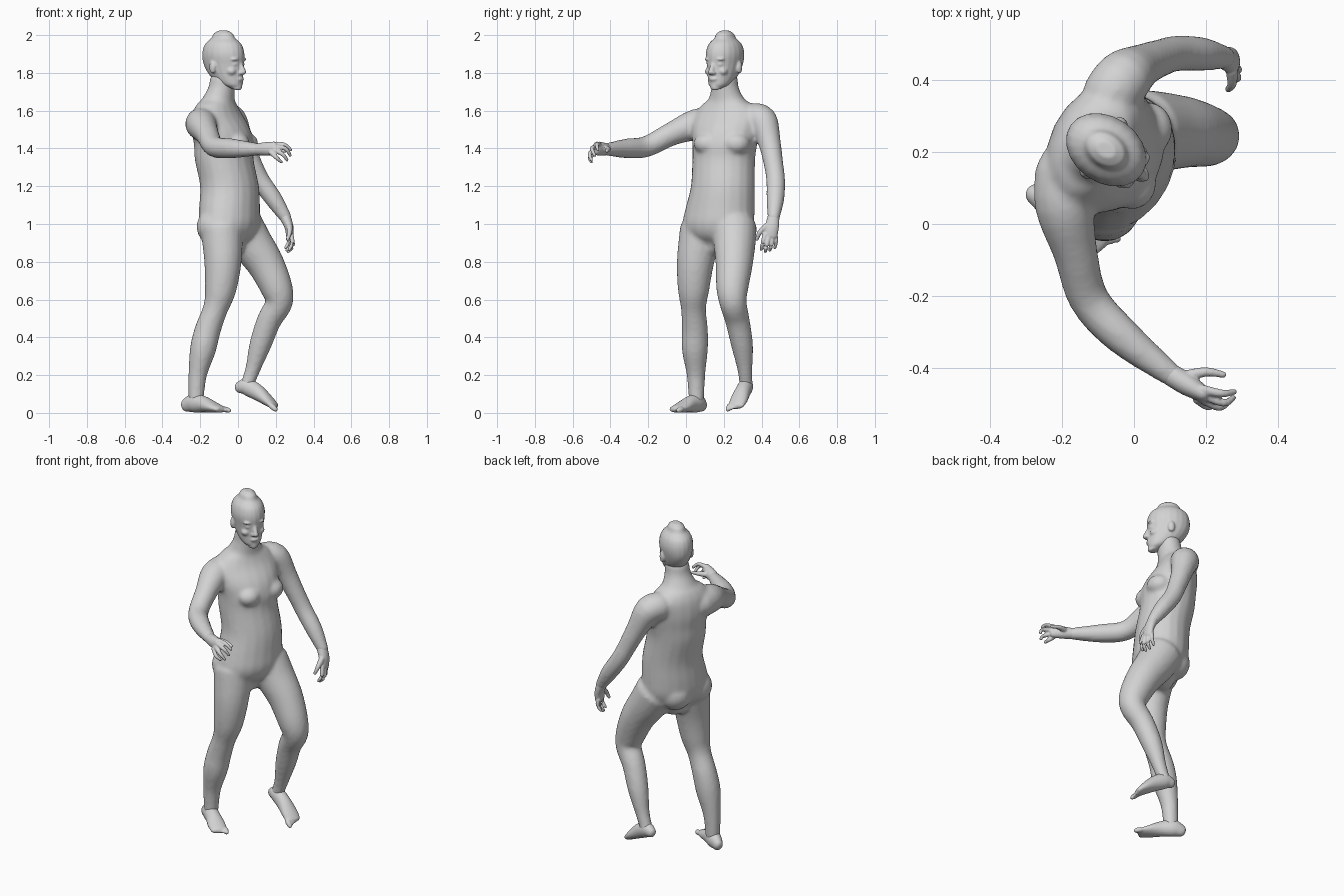
import bpy
import bmesh
import math
from mathutils import Vector, Matrix

default_cube = bpy.data.objects.get("Cube")
if default_cube:
    bpy.data.objects.remove(default_cube, do_unlink=True)

# One plain clay colour for the whole figure
clay = bpy.data.materials.new("clay_grey")
clay.use_nodes = True
clay.diffuse_color = (0.65, 0.65, 0.65, 1)
clay.node_tree.nodes["Principled BSDF"].inputs["Base Color"].default_value = clay.diffuse_color

SIDES = 20


def spline(rows, steps=4):
    """Catmull-Rom interpolation of tuples of any length."""
    rows = [Vector(r) for r in rows]
    result = []
    for i in range(len(rows) - 1):
        a, b = rows[max(i - 1, 0)], rows[i]
        c, d = rows[i + 1], rows[min(i + 2, len(rows) - 1)]
        for k in range(steps):
            t = k / steps
            result.append(b + (c - a) * (t / 2)
                          + (a * 2 - b * 5 + c * 4 - d) * (t * t / 2)
                          + (b * 3 - a - c * 3 + d) * (t ** 3 / 2))
    return result + [rows[-1]]


def skin(bm, rings):
    """Closed surface through elliptical rings given as (centre, side, up)."""
    for end, before in ((0, 1), (-1, -2)):
        centre, side, up = rings[end]
        outward = (centre - rings[before][0]).normalized() * min(side.length, up.length)
        cap = (centre + outward * 0.5, side * 0.8, up * 0.8)
        tip = (centre + outward * 0.8, side * 0.4, up * 0.4)
        rings = [tip, cap] + rings if end == 0 else rings + [cap, tip]
    loops = []
    for centre, side, up in rings:
        angles = [math.tau * k / SIDES for k in range(SIDES)]
        loops.append([bm.verts.new(centre + side * math.cos(a) + up * math.sin(a)) for a in angles])
    for low, high in zip(loops, loops[1:]):
        for k in range(SIDES):
            n = (k + 1) % SIDES
            bm.faces.new((low[k], low[n], high[n], high[k]))
    bm.faces.new(loops[0][::-1])
    bm.faces.new(loops[-1])


def tube(bm, rows, ref=(0, 0, 1)):
    """Limb along a path; rows are (x, y, z, half width, half height)."""
    rows = spline([tuple(r) if len(r) == 5 else (*r, r[3]) for r in rows])
    centres = [Vector(r[:3]) for r in rows]
    rings = []
    for i, row in enumerate(rows):
        along = centres[min(i + 1, len(rows) - 1)] - centres[max(i - 1, 0)]
        side = along.cross(Vector(ref)).normalized()
        up = side.cross(along).normalized()
        rings.append((centres[i], side * row[3], up * row[4]))
    skin(bm, rings)


def stack(bm, rows, angle):
    """Level rings; rows are (z, x, y, half width, half depth)."""
    forward = Vector((math.cos(angle), math.sin(angle), 0))
    side = Vector((-forward.y, forward.x, 0))
    skin(bm, [(Vector((x, y, z)), side * w, forward * d) for z, x, y, w, d in spline(rows)])


def blob(bm, centre, size, frame=Matrix()):
    matrix = frame @ Matrix.Translation(centre) @ Matrix.Diagonal((*size, 1))
    bmesh.ops.create_uvsphere(bm, u_segments=20, v_segments=12, radius=1, matrix=matrix)


def finish(bm, name, voxel, passes):
    """Fuse the volumes of one part into a single smooth surface."""
    bmesh.ops.recalc_face_normals(bm, faces=bm.faces)
    mesh = bpy.data.meshes.new(name)
    bm.to_mesh(mesh)
    bm.free()
    mesh.materials.append(clay)
    obj = bpy.data.objects.new(name, mesh)
    bpy.context.scene.collection.objects.link(obj)
    fuse = obj.modifiers.new("fuse", 'REMESH')
    fuse.mode = 'VOXEL'
    fuse.voxel_size = voxel
    fuse.use_smooth_shade = True
    soften = obj.modifiers.new("soften", 'SMOOTH')
    soften.factor = 0.5
    soften.iterations = passes


# Torso with neck, chest and seat
body = bmesh.new()
stack(body, [(.9, -.045, .165, .11, .09), (.94, -.045, .165, .175, .13),
             (1, -.045, .17, .197, .153), (1.08, -.045, .18, .19, .155),
             (1.2, -.045, .195, .174, .152), (1.34, -.073, .2, .17, .153),
             (1.42, -.075, .205, .176, .155), (1.5, -.09, .21, .188, .147),
             (1.58, -.11, .22, .185, .118), (1.63, -.112, .22, .145, .098),
             (1.66, -.105, .215, .1, .085), (1.72, -.088, .207, .074, .07),
             (1.77, -.08, .205, .07, .068)], math.radians(-26))
for x, y in ((-.005, .115), (.04, .265)):
    blob(body, (x, y, 1.425), (.068, .075, .06))
for x, y in ((-.12, .09), (-.085, .23)):
    blob(body, (x, y, .985), (.1, .1, .1))

# Legs
ahead = (1, -.5, 0)
tube(body, [(-.085, .08, .97, .113), (-.08, .05, .8, .099), (-.093, .04, .65, .083),
            (-.12, .04, .55, .066), (-.16, .047, .44, .069), (-.186, .047, .335, .069),
            (-.214, .053, .2, .049), (-.222, .055, .07, .041)], ahead)
tube(body, [(.02, .255, .98, .12), (.07, .257, .9, .112), (.145, .255, .79, .099),
            (.205, .245, .66, .085), (.216, .25, .58, .072), (.165, .272, .49, .065),
            (.118, .297, .36, .058), (.078, .312, .23, .04), (.045, .318, .14, .035)], ahead)

# Arms
tube(body, [(-.19, .15, 1.53, .085), (-.193, .05, 1.525, .083), (-.163, -.08, 1.475, .062),
            (-.125, -.21, 1.41, .056), (-.03, -.315, 1.4, .052), (.11, -.425, 1.395, .032)])
tube(body, [(-.07, .35, 1.56, .08), (-.03, .405, 1.545, .08), (.02, .44, 1.44, .061),
            (.075, .463, 1.32, .052), (.12, .475, 1.23, .05), (.19, .473, 1.13, .047),
            (.255, .463, 1.03, .032)], (0, 1, 0))
finish(body, "body", 0.011, 6)

# Head: features are placed in a frame whose x points out of the face
facing = math.radians(-35)
frame = Matrix.Translation((-.075, .205, 0)) @ Matrix.Rotation(facing, 4, 'Z')
head = bmesh.new()
profile = [(1.722, .075, .032, .03), (1.74, .05, .054, .062), (1.78, .02, .071, .093),
           (1.84, 0, .084, .115), (1.9, -.003, .092, .121), (1.95, -.004, .08, .106),
           (1.982, -.004, .052, .07)]
stack(head, [(z, *(frame @ Vector((f, 0, 0))).xy, w, d) for z, f, w, d in profile], facing)
tube(head, [(*(frame @ Vector((f, 0, z))), r) for f, z, r in
            ((.106, 1.855, .01), (.118, 1.825, .013), (.126, 1.803, .016))], (1, 0, 0))
blob(head, (.108, 0, 1.767), (.014, .026, .011), frame)
blob(head, (.096, 0, 1.728), (.017, .022, .015), frame)
for s in (-1, 1):
    blob(head, (.095, s * .034, 1.872), (.02, .028, .009), frame)
    blob(head, (.094, s * .034, 1.845), (.014, .016, .009), frame)
    blob(head, (.078, s * .042, 1.808), (.026, .026, .022), frame)
    blob(head, (.118, s * .014, 1.8), (.012, .009, .009), frame)
    blob(head, (-.012, s * .087, 1.83), (.02, .013, .034), frame)
finish(head, "head", 0.006, 3)


def hand(name, palm, fingers, thumb, ref):
    bm = bmesh.new()
    tube(bm, palm, ref)
    for path in fingers:
        tube(bm, [(*p, r) for p, r in zip(path, (.013, .011, .008))], (.3, .2, .9))
    tube(bm, [(*p, r) for p, r in zip(thumb, (.017, .013, .009))], (.3, .2, .9))
    finish(bm, name, 0.0045, 2)


# Hands
hand("right_hand",
     [(.1, -.418, 1.395, .031, .031), (.15, -.448, 1.398, .031, .036), (.195, -.475, 1.4, .022, .036)],
     [[(.19, -.46, 1.423), (.245, -.472, 1.42), (.28, -.467, 1.392)],
      [(.19, -.475, 1.408), (.25, -.498, 1.4), (.277, -.483, 1.362)],
      [(.19, -.487, 1.392), (.235, -.51, 1.37), (.26, -.5, 1.338)],
      [(.175, -.487, 1.378), (.205, -.508, 1.35), (.23, -.5, 1.328)]],
     [(.14, -.425, 1.4), (.2, -.412, 1.396), (.25, -.42, 1.386)], (0, 0, 1))
hand("left_hand",
     [(.248, .464, 1.04, .03, .031), (.27, .455, .985, .024, .037), (.275, .447, .935, .02, .036)],
     [[(.28, .42, .945), (.288, .405, .9), (.27, .398, .864)],
      [(.28, .437, .935), (.29, .428, .885), (.265, .42, .853)],
      [(.275, .455, .935), (.28, .453, .888), (.257, .443, .86)],
      [(.267, .472, .94), (.268, .477, .905), (.252, .47, .874)]],
     [(.272, .428, .99), (.273, .39, .955), (.262, .375, .918)], (0, 1, 0))


def foot(name, sole, toe_reach):
    """Foot with five toes fanned across its front, big toe on the given side."""
    bm = bmesh.new()
    tube(bm, sole)
    front = Vector(sole[-1][:3])
    along = (front - Vector(sole[-2][:3])).normalized()
    across = along.cross((0, 0, 1)).normalized()
    inward = -1 if name.startswith("right") else 1
    for k in range(5):
        root = front + across * inward * (.036 - k * .018) - along * .006 * k
        tip = root + along * (toe_reach - .003 * k)
        tip.z = max(tip.z, .011)
        radius = .015 if k == 0 else .0105
        tube(bm, [(*root, radius), (*root.lerp(tip, .5), radius), (*tip, radius * .8)])
    finish(bm, name, 0.0055, 3)


# Feet: the right one flat, the left one with a lifted heel
foot("right_foot",
     [(-.275, .083, .04, .03, .036), (-.235, .06, .052, .042, .05), (-.185, .022, .046, .043, .044),
      (-.135, -.018, .031, .05, .03), (-.092, -.052, .019, .047, .018)], .03)
foot("left_foot",
     [(.008, .328, .135, .029, .032), (.045, .317, .138, .039, .045), (.1, .3, .11, .042, .043),
      (.155, .28, .068, .048, .03), (.19, .265, .038, .045, .019)], .034)
